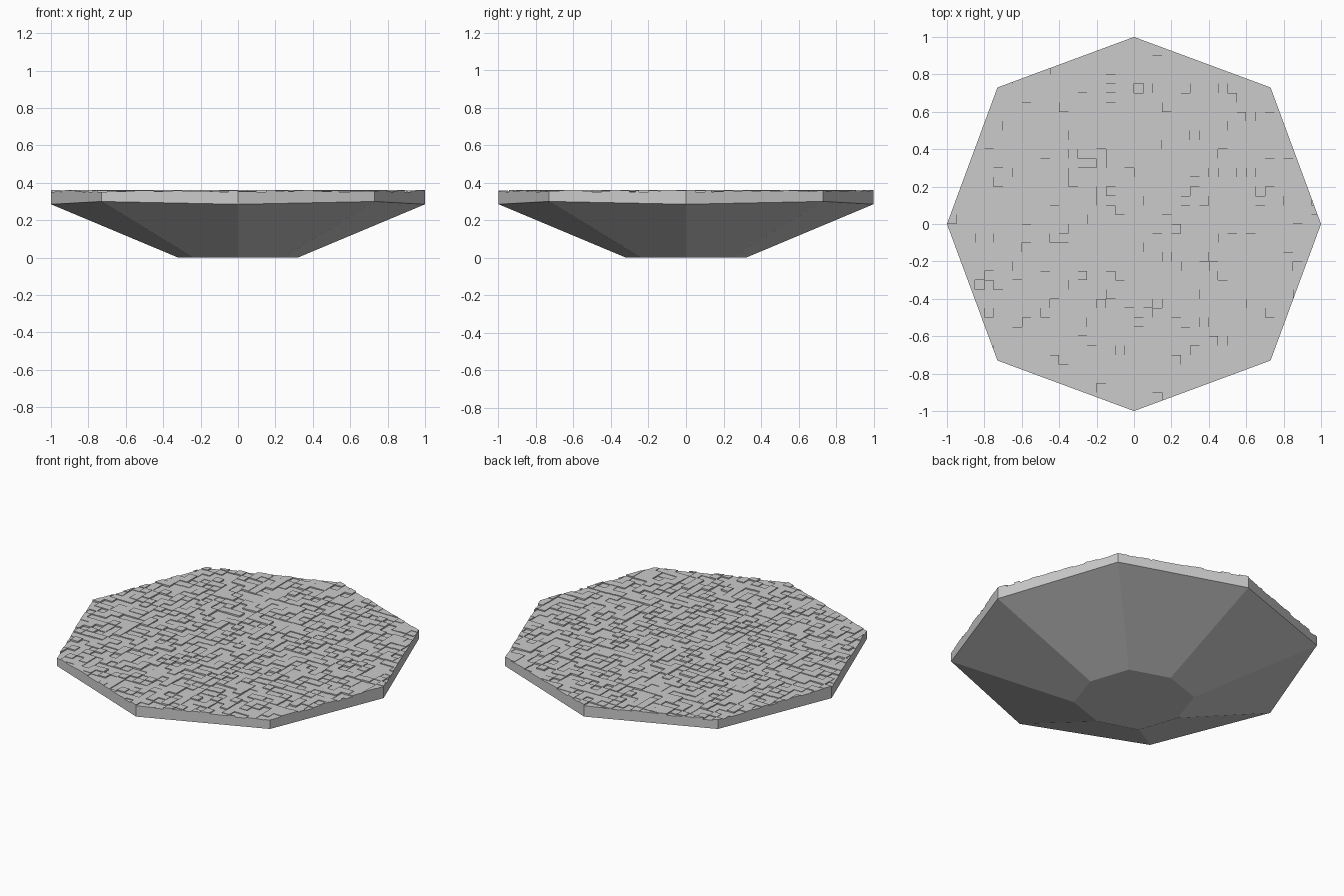
import bpy, bmesh, math, random
from mathutils import Vector

if "Cube" in bpy.data.objects:
    bpy.data.objects.remove(bpy.data.objects["Cube"])

random.seed(4)
RIM_Z = 0.35
CELLS = 40
LEVELS = [0.35, 0.3525, 0.355, 0.3575, 0.36]


def octagon(axis_r, diag, axis_z, diag_z):
    """Eight corners: on-axis corners at axis_r, diagonal corners at (diag, diag)."""
    pts = []
    for i in range(8):
        a = i * math.pi / 4
        r, z = (axis_r, axis_z) if i % 2 == 0 else (diag * math.sqrt(2), diag_z)
        pts.append(Vector((r * math.cos(a), r * math.sin(a), z)))
    return pts


def make_object(name, bm):
    mesh = bpy.data.meshes.new(name)
    bm.to_mesh(mesh)
    bm.free()
    obj = bpy.data.objects.new(name, mesh)
    bpy.context.collection.objects.link(obj)
    return obj


# Tapered octagonal underside and upright rim
top = octagon(1.0, 0.73, RIM_Z, RIM_Z)
bm = bmesh.new()
rings = [[bm.verts.new(p) for p in ring] for ring in (
    octagon(0.32, 0.24, 0.0, 0.0), octagon(1.0, 0.73, 0.285, 0.30), top)]
bm.faces.new(rings[0][::-1])
for lo, hi in zip(rings, rings[1:]):
    for i in range(8):
        j = (i + 1) % 8
        bm.faces.new((lo[i], lo[j], hi[j], hi[i]))
make_object("tapered_base", bm)

# Grid of cells trimmed to the octagon
grid = bmesh.new()
bmesh.ops.create_grid(grid, x_segments=CELLS, y_segments=CELLS, size=1.0)
for i in range(8):
    p, q = top[i], top[(i + 1) % 8]
    d = q - p
    bmesh.ops.bisect_plane(grid, geom=grid.verts[:] + grid.edges[:] + grid.faces[:],
                           dist=1e-5, plane_co=(p.x, p.y, 0),
                           plane_no=(d.y, -d.x, 0), clear_outer=True)

# Stepped top: each cell at its own level, with walls only where levels differ
height = {f: random.choice(LEVELS) for f in grid.faces}
bm = bmesh.new()


def at(co, z):
    return bm.verts.new((co.x, co.y, z))


for f in grid.faces:
    h = height[f]
    bm.faces.new([at(v.co, h) for v in f.verts])
    for loop in f.loops:
        others = [g for g in loop.edge.link_faces if g is not f]
        low = height[others[0]] if others else RIM_Z
        if low < h:
            a, b = loop.vert.co, loop.link_loop_next.vert.co
            bm.faces.new((at(b, h), at(a, h), at(a, low), at(b, low)))
grid.free()
bmesh.ops.remove_doubles(bm, verts=bm.verts[:], dist=1e-5)
make_object("stepped_top", bm)
